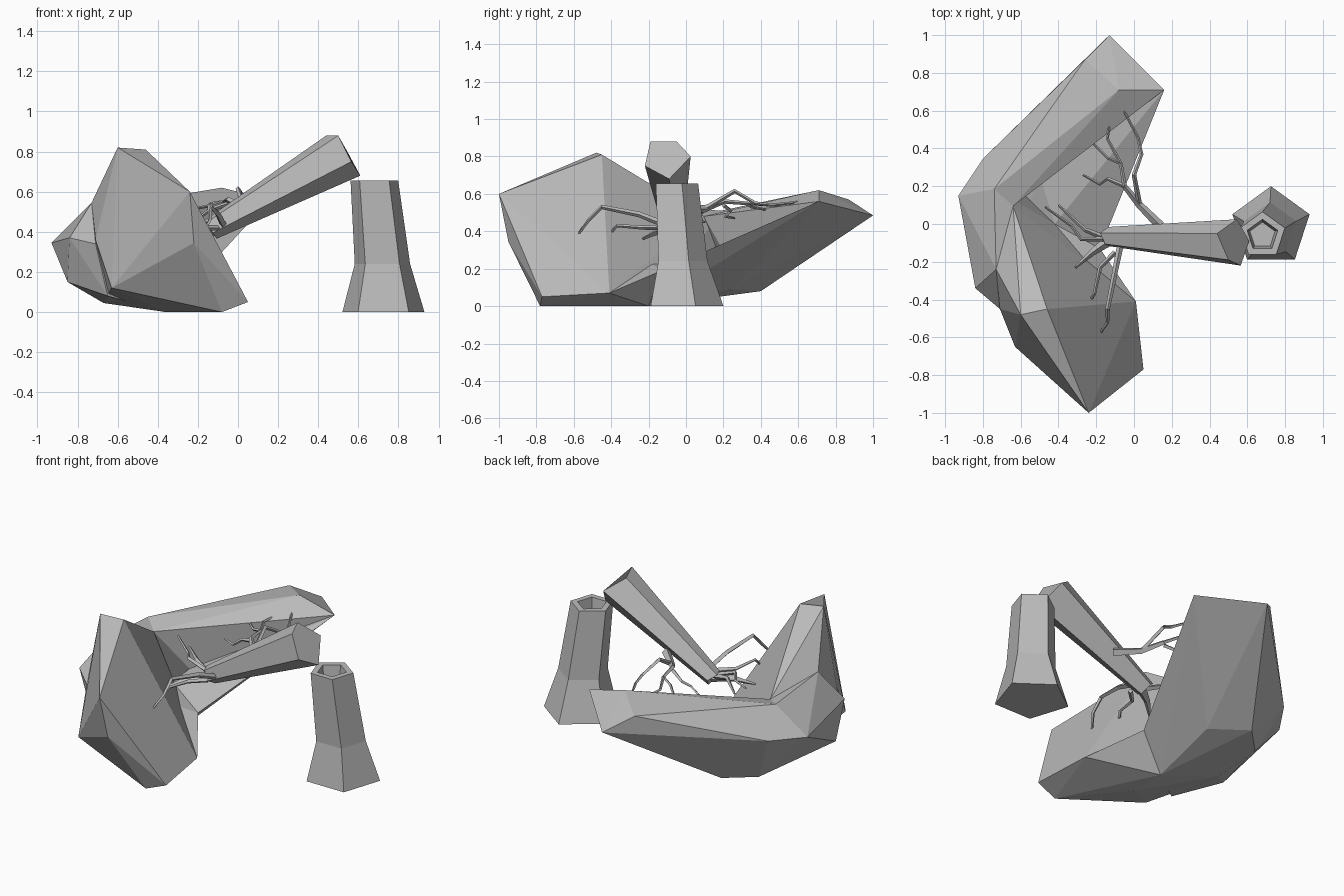
import bpy, bmesh, math
from mathutils import Vector

if "Cube" in bpy.data.objects:
    bpy.data.objects.remove(bpy.data.objects["Cube"])

grey = bpy.data.materials.new("plain_grey")
grey.use_nodes = True
GREY = (0.5, 0.5, 0.5, 1)
grey.diffuse_color = GREY
grey.node_tree.nodes["Principled BSDF"].inputs["Base Color"].default_value = GREY


def finish(name, bm):
    bmesh.ops.recalc_face_normals(bm, faces=bm.faces)
    mesh = bpy.data.meshes.new(name)
    bm.to_mesh(mesh)
    bm.free()
    mesh.materials.append(grey)
    obj = bpy.data.objects.new(name, mesh)
    bpy.context.collection.objects.link(obj)
    return obj


def hull(name, points):
    """Faceted lump wrapped around its corner points."""
    bm = bmesh.new()
    for p in points:
        bm.verts.new(p)
    out = bmesh.ops.convex_hull(bm, input=bm.verts)
    loose = {g for g in out["geom_interior"] + out["geom_unused"]
             if isinstance(g, bmesh.types.BMVert)}
    bmesh.ops.delete(bm, geom=list(loose), context="VERTS")
    finish(name, bm)


def loft(name, rings):
    """Skin rings of equal length and cap both ends."""
    bm = bmesh.new()
    loops = [[bm.verts.new(p) for p in ring] for ring in rings]
    n = len(loops[0])
    for a, b in zip(loops, loops[1:]):
        for i in range(n):
            j = (i + 1) % n
            bm.faces.new((a[i], a[j], b[j], b[i]))
    bm.faces.new(loops[0])
    bm.faces.new(loops[-1])
    finish(name, bm)


def pentagon(x, y, z, r):
    turns = [math.pi / 2 + i * math.tau / 5 for i in range(5)]
    return [(x + r * math.cos(t), y + r * math.sin(t), z) for t in turns]


def branch(name, points, start, end=0.006):
    """Thin tapering limb with square section along a bent path."""
    pts = [Vector(p) for p in points]
    rings = []
    for i, p in enumerate(pts):
        along = (pts[min(i + 1, len(pts) - 1)] - pts[max(i - 1, 0)]).normalized()
        side = along.cross(Vector((0, 0, 1))).normalized()
        up = side.cross(along)
        r = start + (end - start) * i / (len(pts) - 1)
        rings.append([p + side * r, p + up * r, p - side * r, p - up * r])
    loft(name, rings)


# Flared stump with a hollow top
loft("stump", [pentagon(0.725, -0.015, 0, 0.215),
               pentagon(0.72, -0.03, 0.24, 0.145),
               pentagon(0.68, -0.06, 0.655, 0.125),
               pentagon(0.68, -0.06, 0.655, 0.085),
               pentagon(0.68, -0.06, 0.54, 0.07)])

# Fallen trunk, narrowing toward the crown
butt = [Vector(p) for p in ((0.44, -0.05, 0.88), (0.50, -0.19, 0.88),
                            (0.565, -0.22, 0.75), (0.61, -0.09, 0.68),
                            (0.545, 0.025, 0.80))]
centre = sum(butt, Vector()) / len(butt)
root = Vector((-0.14, -0.07, 0.415))
loft("trunk", [butt, [root + (p - centre) * 0.42 for p in butt]])

# Corners shared by neighbouring lumps of the crown
rim_bend, rim_outer = (-.64, .095, .48), (-.74, .185, .51)
peak_side, knob = (-.73, -.24, .545), (-.93, .15, .345)
lip_back, lip_bend, lip_front = (.16, .71, .56), (-.18, -.13, .19), (.01, -.41, .07)
tip, crease = (-.13, 1, .485), (-.49, .23, .24)
keel_back, keel_side = (-.52, .40, .08), (-.67, .25, .07)
keel_mid, keel_front = (-.36, -.20, 0), (-.36, -.43, 0)
keel_knob, seam = (-.67, -.07, .045), (-.42, 0, .24)

# Crown: tall front lobe, side knob, and a dished back lobe of wall and floor
hull("crown_front", [(-.24, -1, .60), (-.60, -.48, .82), (-.46, -.45, .81),
                     (.05, -.77, .05), lip_front, (-.08, -.78, 0),
                     keel_front, keel_mid, (-.22, -.95, .345), peak_side,
                     (-.71, -.45, .36), (-.63, -.65, .12), rim_bend, seam,
                     keel_knob])
hull("crown_side", [knob, (-.84, -.34, .37), (-.85, -.24, .15), peak_side,
                    rim_outer, rim_bend, keel_side, keel_knob, keel_mid,
                    (-.65, -.45, .08), (-.71, -.45, .34), seam])
hull("crown_back_wall", [tip, lip_back, (-.08, .71, .62), (-.26, .87, .57),
                         (-.80, .345, .36), knob, rim_outer, rim_bend,
                         crease, keel_back, keel_side])
hull("crown_back_floor", [tip, lip_back, lip_bend, crease, seam, keel_back,
                          keel_side, (-.33, .24, .09), keel_mid, keel_knob])
hull("crown_bend", [lip_front, lip_bend, keel_mid, keel_front, seam,
                    (-.46, -.30, .30)])

# Bare branches between trunk and crown
branch("back_limb", [(.14, -.01, .52), (.03, .10, .52), (-.05, .20, .56)], .025, .014)
branch("back_branch_long", [(.03, .10, .52), (.0, .26, .615), (.04, .37, .55),
                            (.02, .46, .54), (-.07, .63, .56)], .014)
branch("back_branch_mid", [(-.05, .20, .56), (-.07, .32, .55), (-.14, .35, .53),
                           (-.25, .46, .51)], .012)
branch("back_branch_short", [(-.05, .20, .54), (-.14, .24, .51), (-.18, .21, .48),
                             (-.27, .26, .47)], .012)
branch("back_twig", [(-.07, .32, .55), (-.14, .45, .54), (-.13, .54, .54)], .009)
branch("front_branch_long", [(-.07, -.10, .43), (-.10, -.25, .49), (-.14, -.45, .53),
                             (-.14, -.52, .46), (-.18, -.58, .38)], .018)
branch("front_branch_short", [(-.10, -.15, .42), (-.18, -.23, .42),
                              (-.21, -.37, .43), (-.24, -.42, .37)], .014)
branch("tip_branch_low", [(-.12, -.08, .41), (-.22, -.15, .40), (-.31, -.23, .36)], .03)
branch("tip_branch_mid", [(-.14, -.08, .42), (-.26, -.03, .46), (-.40, .10, .45)], .018)
branch("tip_branch_high", [(-.14, -.08, .43), (-.28, -.08, .48), (-.33, -.01, .47),
                           (-.47, .09, .50)], .014)
